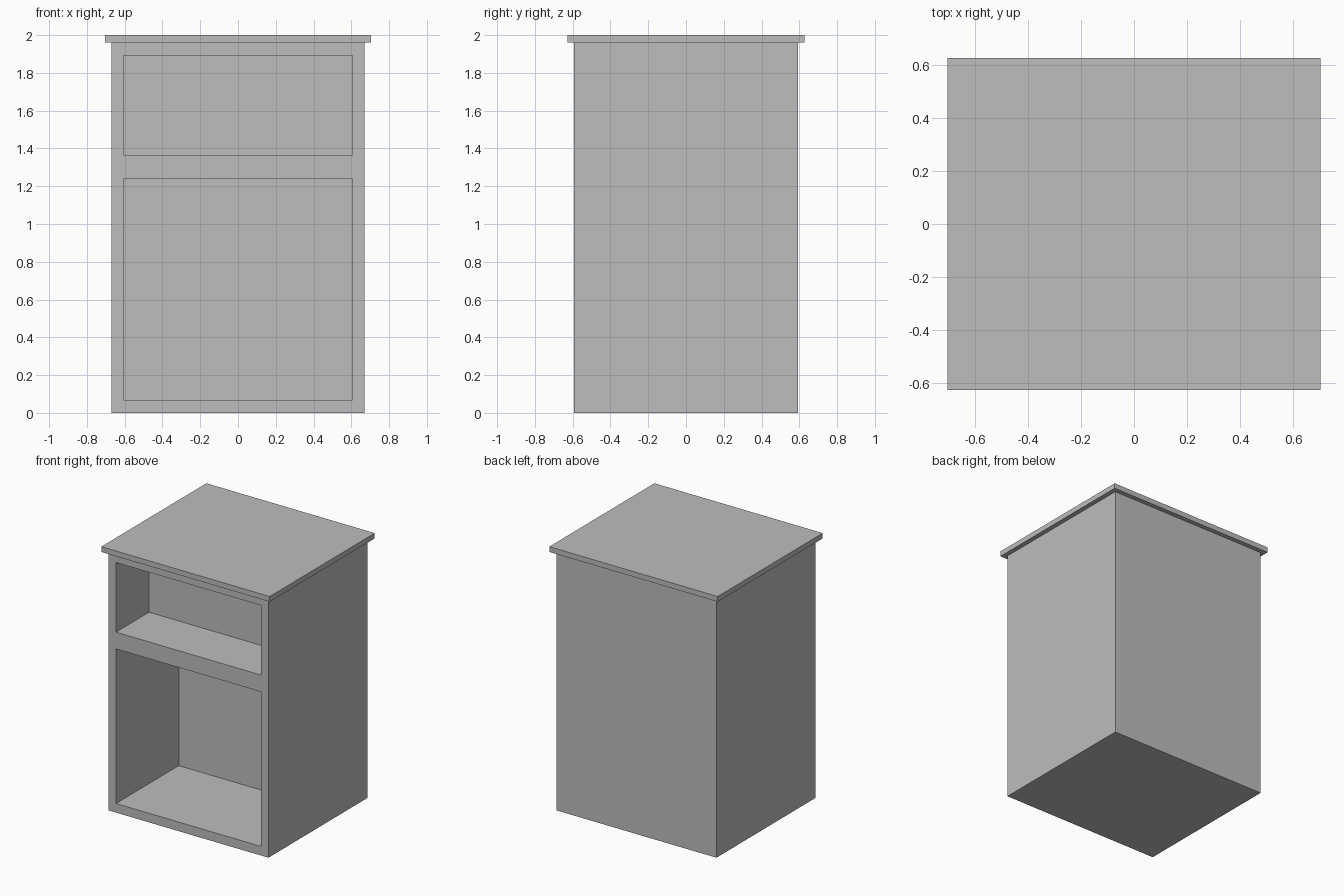
import bpy

cube = bpy.data.objects.get("Cube")
if cube:
    bpy.data.objects.remove(cube, do_unlink=True)

# Single flat grey
GREY = (0.51, 0.51, 0.51, 1)
grey = bpy.data.materials.new("plain grey")
grey.use_nodes = True
grey.diffuse_color = GREY
for node in grey.node_tree.nodes:
    if node.type == 'BSDF_PRINCIPLED':
        node.inputs["Base Color"].default_value = GREY


def box(name, half_x, y0, y1, z0, z1):
    """Box centred on x, spanning the given y and z ranges."""
    bpy.ops.mesh.primitive_cube_add(size=1, location=(0, (y0 + y1) / 2, (z0 + z1) / 2))
    obj = bpy.context.object
    obj.name = obj.data.name = name
    obj.scale = (2 * half_x, y1 - y0, z1 - z0)
    bpy.ops.object.transform_apply(location=False, rotation=False, scale=True)
    obj.data.materials.append(grey)
    return obj


def carve(body, name, z0, z1, depth):
    """Cut an open compartment into the front of the body."""
    cutter = box(name, OPENING, FRONT - 0.1, FRONT + depth, z0, z1)
    cutter.hide_render = True
    mod = body.modifiers.new(name, 'BOOLEAN')
    mod.operation = 'DIFFERENCE'
    mod.solver = 'EXACT'
    mod.object = cutter
    bpy.context.view_layer.objects.active = body
    bpy.ops.object.modifier_apply(modifier=mod.name)
    bpy.data.objects.remove(cutter, do_unlink=True)


FRONT = -0.593
OPENING = 0.606

# Cabinet body with a shallow drawer space above a deep cupboard space
body = box("cabinet_body", 0.67, FRONT, -FRONT, 0, 1.96)
carve(body, "drawer_opening", 1.366, 1.893, 0.395)
carve(body, "cupboard_opening", 0.069, 1.239, 0.75)

# Overhanging top board
box("top_board", 0.705, -0.628, 0.628, 1.96, 2)
